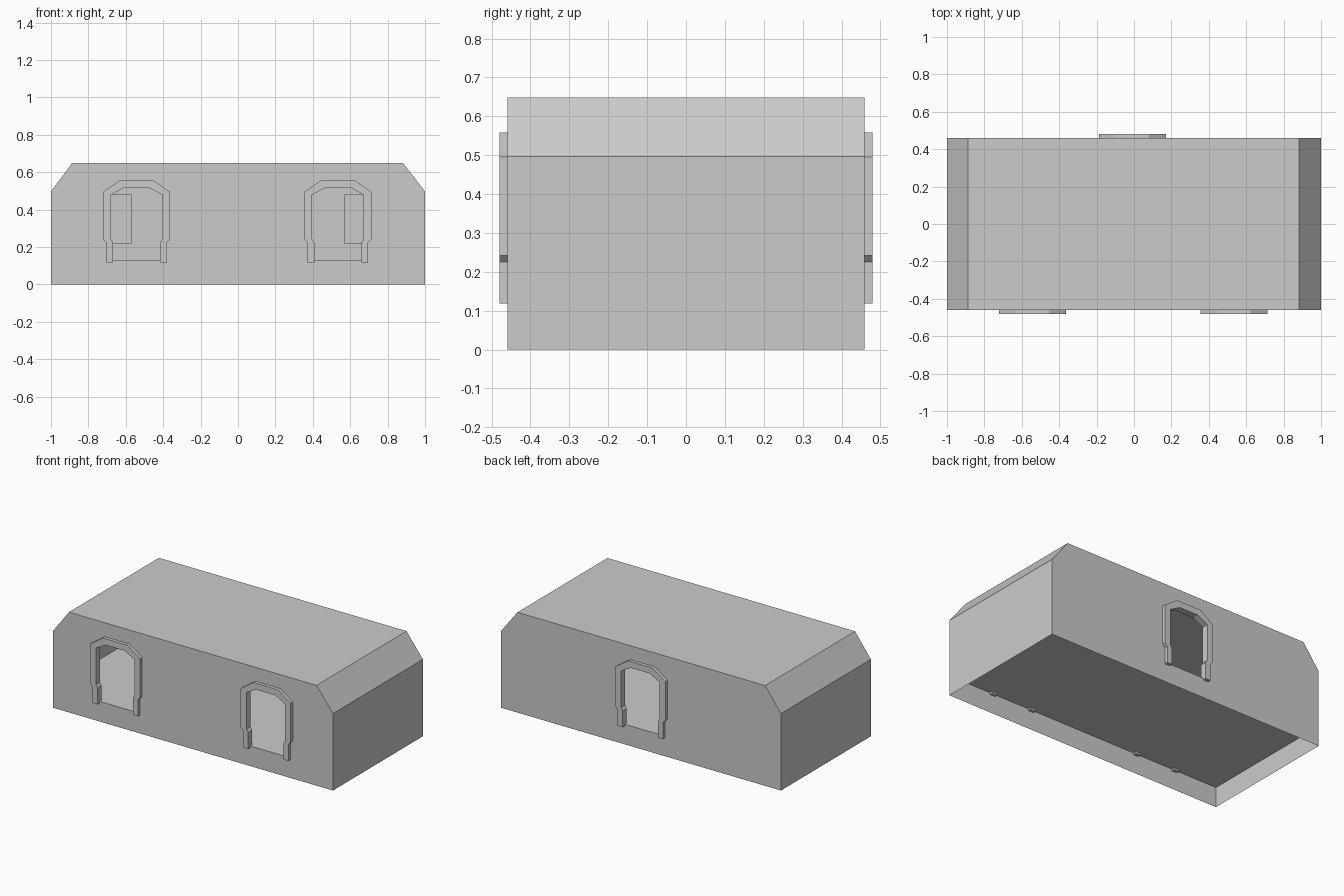
import bpy, bmesh

if "Cube" in bpy.data.objects:
    bpy.data.objects.remove(bpy.data.objects["Cube"])

WALL_Y, FLOOR_Z, SHIFT = 0.459, 0.13, -0.004
SHELL = [(-1, 0), (1, 0), (1, 0.497), (0.883, 0.648), (-0.887, 0.648), (-1, 0.497)]
# right half of the doorway: outer frame edge and inner opening edge (x, z)
OUTER = [(0.162, 0.118), (0.162, 0.225), (0.179, 0.242), (0.179, 0.495), (0.088, 0.558)]
INNER = [(0.126, 0.118), (0.126, 0.225), (0.138, 0.242), (0.138, 0.479), (0.067, 0.517)]


def mirrored(half):
    return half + [(-x, z) for x, z in reversed(half)]


def finish(name, bm):
    bmesh.ops.recalc_face_normals(bm, faces=bm.faces)
    mesh = bpy.data.meshes.new(name)
    bm.to_mesh(mesh)
    bm.free()
    obj = bpy.data.objects.new(name, mesh)
    bpy.context.collection.objects.link(obj)
    return obj


def loop(bm, points, y):
    verts = [bm.verts.new((x, y, z)) for x, z in points]
    edges = [bm.edges.new((verts[i - 1], verts[i])) for i in range(len(verts))]
    return verts, edges


def wall(bm, y, doors):
    # wall outline filled around its door openings
    verts, edges = loop(bm, SHELL, y)
    opening = mirrored([(INNER[0][0], FLOOR_Z)] + INNER[1:])
    for cx in doors:
        edges = edges + loop(bm, [(x + cx, z) for x, z in opening], y)[1]
    bmesh.ops.triangle_fill(bm, use_beauty=True, use_dissolve=False, edges=edges)
    return verts


def door_frame(name, cx, y):
    # arch made of quads between outer and inner edges, extruded through the wall
    bm = bmesh.new()
    rows = [[bm.verts.new((x + cx, y - 0.021, z)) for x, z in mirrored(p)] for p in (OUTER, INNER)]
    out, inn = rows
    faces = [bm.faces.new((out[i], out[i + 1], inn[i + 1], inn[i])) for i in range(len(out) - 1)]
    ext = bmesh.ops.extrude_face_region(bm, geom=faces, use_keep_orig=True)["geom"]
    bmesh.ops.translate(bm, vec=(0, 0.042, 0), verts=[g for g in ext if isinstance(g, bmesh.types.BMVert)])
    finish(name, bm)


def box(name, center, size):
    bm = bmesh.new()
    bmesh.ops.create_cube(bm, size=1)
    bmesh.ops.scale(bm, vec=size, verts=bm.verts)
    bmesh.ops.translate(bm, vec=center, verts=bm.verts)
    finish(name, bm)


# hollow outer shell, open underneath
front_doors = (SHIFT - 0.538, SHIFT + 0.538)
back_door = -0.009
bm = bmesh.new()
front = wall(bm, -WALL_Y, front_doors)
back = wall(bm, WALL_Y, (back_door,))
for i in range(1, len(SHELL)):
    j = (i + 1) % len(SHELL)
    bm.faces.new((front[i], front[j], back[j], back[i]))
finish("building_shell", bm)

# raised floor
bm = bmesh.new()
bm.faces.new([bm.verts.new((x, y, FLOOR_Z)) for x, y in
              ((-1, -WALL_Y), (1, -WALL_Y), (1, WALL_Y), (-1, WALL_Y))])
finish("floor", bm)

# door surrounds
door_frame("front_left_door_frame", front_doors[0], -WALL_Y)
door_frame("front_right_door_frame", front_doors[1], -WALL_Y)
door_frame("back_door_frame", back_door, WALL_Y)

# panels on the inside of the back wall
for side, name in ((-1, "left"), (1, "right")):
    box(name + "_wall_panel", (side * 0.69, WALL_Y - 0.006, 0.35), (0.24, 0.01, 0.26))
